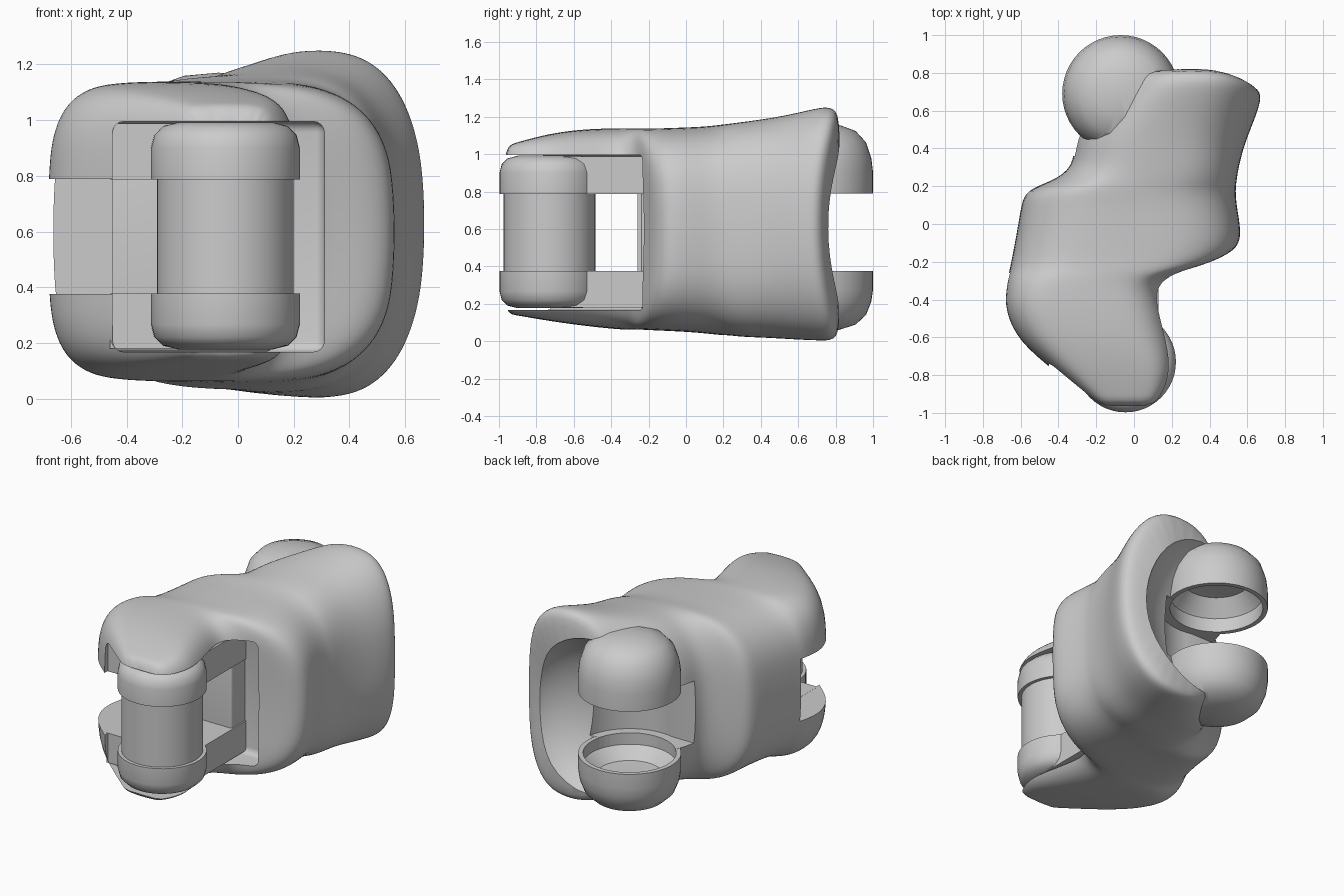
import bpy, bmesh, math
from mathutils import Vector

if "Cube" in bpy.data.objects:
    bpy.data.objects.remove(bpy.data.objects["Cube"])

def make(name, bm):
    bmesh.ops.recalc_face_normals(bm, faces=bm.faces)
    me = bpy.data.meshes.new(name)
    bm.to_mesh(me); bm.free()
    ob = bpy.data.objects.new(name, me)
    bpy.context.collection.objects.link(ob)
    return ob

def apply_mod(ob, kind, **props):
    m = ob.modifiers.new(kind, kind)
    for k, v in props.items():
        setattr(m, k, v)
    bpy.ops.object.select_all(action='DESELECT')
    bpy.context.view_layer.objects.active = ob
    ob.select_set(True)
    bpy.ops.object.modifier_apply(modifier=m.name)

def boolean(ob, tool, op):
    apply_mod(ob, 'BOOLEAN', object=tool, operation=op, solver='EXACT')
    bpy.data.objects.remove(tool)

def lathe(name, profile, cx, cy, n=48):
    """Closed solid of revolution from (radius, z) points, both ends on the axis."""
    bm = bmesh.new()
    rings = []
    for r, z in profile:
        if r == 0:
            rings.append([bm.verts.new((cx, cy, z))] * n)
        else:
            rings.append([bm.verts.new((cx + r * math.cos(2 * math.pi * i / n),
                                        cy + r * math.sin(2 * math.pi * i / n), z)) for i in range(n)])
    for a, b in zip(rings, rings[1:]):
        for i in range(n):
            j = (i + 1) % n
            bm.faces.new(list(dict.fromkeys((a[i], a[j], b[j], b[i]))))
    return make(name, bm)

def box(name, lo, hi, bevel=0.0):
    bm = bmesh.new()
    bmesh.ops.create_cube(bm, size=1)
    for v in bm.verts:
        v.co = Vector([(l + h) / 2 + c * (h - l) for l, h, c in zip(lo, hi, v.co)])
    if bevel:
        bmesh.ops.bevel(bm, geom=bm.edges[:], offset=bevel, segments=4, profile=0.5, affect='EDGES')
    return make(name, bm)

def smooth(ob, deg=35):
    bpy.ops.object.select_all(action='DESELECT')
    bpy.context.view_layer.objects.active = ob
    ob.select_set(True)
    bpy.ops.object.shade_smooth_by_angle(angle=math.radians(deg))

# Sleeve sections: y, left x, right x, bottom z, top z, squareness, bow of the right edge
sections = [
    (-0.985, -0.17, 0.09, 0.15, 1.04, 5, 0), (-0.92, -0.25, 0.17, 0.14, 1.06, 5, 0),
    (-0.78, -0.42, 0.22, 0.115, 1.10, 5, 0), (-0.62, -0.62, 0.21, 0.09, 1.13, 4, 0),
    (-0.45, -0.69, 0.16, 0.07, 1.14, 4, 0), (-0.34, -0.68, 0.155, 0.06, 1.14, 3.8, 0.02),
    (-0.28, -0.67, 0.26, 0.06, 1.14, 3.6, 0.05), (-0.24, -0.66, 0.46, 0.06, 1.14, 3.3, 0.06),
    (-0.16, -0.645, 0.56, 0.055, 1.14, 3.2, 0.04), (-0.03, -0.62, 0.57, 0.05, 1.145, 3.1, 0),
    (0.10, -0.60, 0.545, 0.04, 1.15, 3, 0), (0.18, -0.575, 0.54, 0.03, 1.16, 3, 0),
    (0.225, -0.44, 0.545, 0.03, 1.165, 3, 0), (0.30, -0.32, 0.555, 0.02, 1.175, 2.9, 0),
    (0.45, -0.32, 0.59, 0.015, 1.195, 2.7, -0.02), (0.60, -0.22, 0.64, 0.005, 1.225, 2.6, -0.05),
    (0.72, -0.12, 0.675, 0.0, 1.255, 2.5, -0.07), (0.79, -0.06, 0.67, 0.0, 1.255, 2.5, -0.08),
    (0.835, 0.02, 0.58, 0.06, 1.19, 2.5, -0.08)]
N = 28
bm = bmesh.new()
rings = []
for y, xl, xr, zb, zt, e, bow in sections:
    ring = []
    for i in range(N):
        a = 2 * math.pi * i / N
        c, s = math.cos(a), math.sin(a)
        u = math.copysign(abs(c) ** (2 / e), c)
        w = math.copysign(abs(s) ** (2 / e), s)
        ring.append(bm.verts.new(((xl + xr) / 2 + u * (xr - xl) / 2,
                                  y + bow * (1 - w * w) * (u + 1) / 2,
                                  (zb + zt) / 2 + w * (zt - zb) / 2)))
    rings.append(ring)
for a, b in zip(rings, rings[1:]):
    for i in range(N):
        bm.faces.new((a[i], a[(i + 1) % N], b[(i + 1) % N], b[i]))
bm.faces.new(rings[0])
bm.faces.new(rings[-1])
body = make("sleeve_body", bm)
apply_mod(body, 'SUBSURF', levels=2)

# Scooped back of the sleeve
bm = bmesh.new()
bmesh.ops.create_uvsphere(bm, u_segments=48, v_segments=24, radius=1)
for v in bm.verts:
    v.co = Vector((0.10 + 0.49 * v.co.x, 0.90 + 0.32 * v.co.y, 0.60 + 0.54 * v.co.z))
boolean(body, make("scoop_cutter", bm), 'DIFFERENCE')

# Domed rear hinge lugs
LX, LY, LR = -0.07, 0.69, 0.31
dome = [(1, 0), (1, 0.3), (0.97, 0.5), (0.88, 0.72), (0.7, 0.88), (0.4, 0.97), (0, 1)]
for z0, h in ((0.79, 0.38), (0.375, -0.325)):
    prof = [(0, z0)] + [(LR * r, z0 + h * t) for r, t in dome]
    boolean(body, lathe("rear_lug", prof, LX, LY), 'UNION')

# Rear hinge gap and the hollow cups inside the lugs
gap = [(0, 0.376), (0.34, 0.376), (0.34, 0.789), (0, 0.789)]
boolean(body, lathe("gap_cutter", gap, LX, LY), 'DIFFERENCE')
boolean(body, box("gap_side_cutter", (-0.8, 0.36, 0.376), (-0.07, 1.2, 0.789)), 'DIFFERENCE')
cup = [(0, 0.22), (0.2, 0.23), (0.28, 0.30), (0.28, 0.88), (0.2, 0.98), (0, 1.0)]
boolean(body, lathe("cup_cutter", cup, LX, LY), 'DIFFERENCE')

# Front pocket and the open band between the two plates
boolean(body, box("pocket_cutter", (-0.45, -1.4, 0.168), (0.31, -0.10, 0.995), 0.04), 'DIFFERENCE')
boolean(body, box("band_cutter", (-1.0, -1.4, 0.376), (0.24, -0.26, 0.789)), 'DIFFERENCE')
smooth(body)

# Front hinge pin
FX, FY = -0.045, -0.73
pin = lathe("front_pin", [(0, 0.3), (0.245, 0.3), (0.245, 0.87), (0, 0.87)], FX, FY)
smooth(pin)

# Front hinge knuckles with arms running back into the sleeve
for name, z0, h in (("upper", 0.787, 0.205), ("lower", 0.377, -0.2)):
    prof = [(0, z0), (0.267, z0), (0.267, z0 + 0.55 * h), (0.255, z0 + 0.78 * h),
            (0.225, z0 + 0.93 * h), (0.17, z0 + h), (0, z0 + h)]
    k = lathe(name + "_front_knuckle", prof, FX, FY)
    zs = sorted((z0, z0 + h * 0.98))
    arm = box("arm", (-0.46, -0.72, zs[0]), (0.13, -0.05, zs[1]))
    boolean(k, arm, 'UNION')
    smooth(k)

# Core wall closing the back of the front pocket
core = box("core_wall", (-0.47, -0.24, 0.17), (0.12, 0.0, 0.99), 0.015)
smooth(core)
